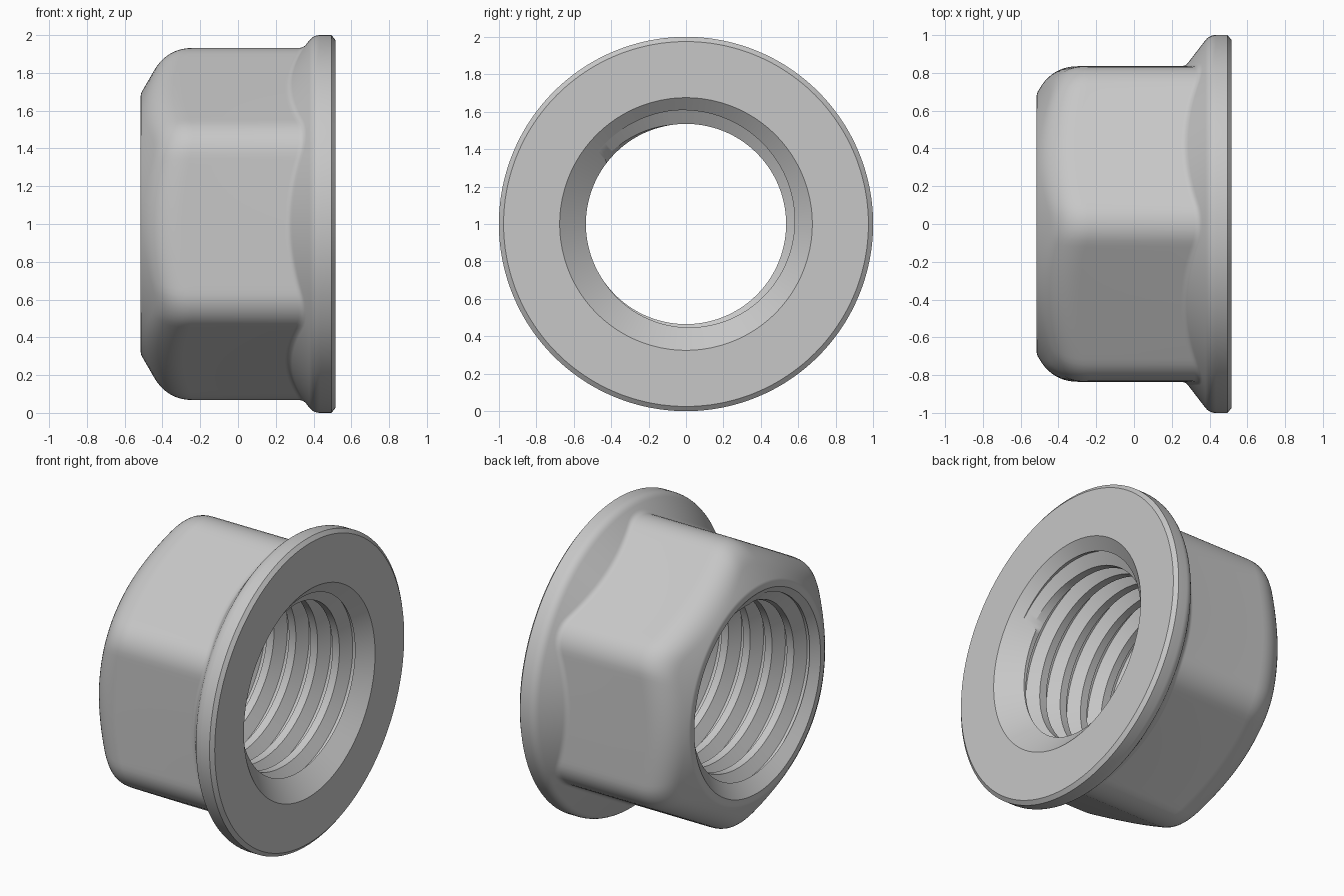
import bpy, bmesh
from math import pi, cos, sin, tan, atan, sqrt, radians
from mathutils import Vector

cube = bpy.data.objects.get("Cube")
if cube:
    bpy.data.objects.remove(cube)

STEPS = 192                                   # columns around the axis
END = 0.515                                   # half length along x
APOTHEM, CORNER = 0.835, 0.207                # hexagon size and corner radius
MINOR, MAJOR, PITCH, ROOT = 0.535, 0.61, 0.157, 0.01
STEEP = tan(pi / 3)                           # slope of thread flanks and nut cone
FLANK = (MAJOR - MINOR) / STEEP
BEVEL = 1.2                                   # slope of the bore chamfers
RIM_FLANGE, RIM_NUT = 0.675, 0.65             # bore chamfer radii at the two ends


def hex_radius(a):
    """Radius of a rounded hexagon with a flat facing angle 0."""
    phi = abs((a + pi / 6) % (pi / 3) - pi / 6)
    if phi <= atan((APOTHEM - CORNER) * tan(pi / 6) / APOTHEM):
        return APOTHEM / cos(phi)
    c, b = (APOTHEM - CORNER) / cos(pi / 6), pi / 6 - phi
    return c * cos(b) + sqrt(CORNER ** 2 - (c * sin(b)) ** 2)


def round_profile(points):
    """Turn (x, radius, fillet length) corners into a rounded path."""
    path = []
    for i, (x, r, size) in enumerate(points):
        p = Vector((x, r))
        if size == 0:
            path.append(p)
            continue
        before = p + (Vector(points[i - 1][:2]) - p).normalized() * size
        after = p + (Vector(points[i + 1][:2]) - p).normalized() * size
        n = 10 if size > 0.1 else 5
        for k in range(n + 1):
            t = k / n
            path.append(before * (1 - t) ** 2 + p * 2 * t * (1 - t) + after * t * t)
    return path


def outer_profile(a):
    """Nut end, chamfered hexagon, conical flange and its rim."""
    h = hex_radius(a)
    slope, start = 1.3, 0.272
    cone_x = -END + (h - 0.69) / STEEP
    flange_x = start + (h - APOTHEM) / slope
    top_x = start + (1 - APOTHEM) / slope
    return round_profile([
        (-END, RIM_NUT, 0), (-END, 0.69, 0.012), (cone_x, h, 0.138),
        (flange_x, h, 0.025), (top_x, 1, 0.035),
        (0.495, 1, 0), (END, 0.975, 0), (END, RIM_FLANGE, 0)])


def root_center(a):
    return 0.448 + PITCH * (a / (2 * pi) - 0.25)


def thread_radius(x, a):
    u = abs((x - root_center(a) + PITCH / 2) % PITCH - PITCH / 2)
    return max(MINOR, min(MAJOR, MAJOR - (u - ROOT) * STEEP))


def chamfer_radius(x):
    return max(RIM_FLANGE - (END - x) * BEVEL, RIM_NUT - (END + x) * BEVEL)


def chamfer_meet(side, a):
    """First x, going inward from an end, where the chamfer reaches the thread."""
    def inside(d):
        x = side * (END - d)
        return thread_radius(x, a) >= chamfer_radius(x)
    step = 0.004
    hi = step
    while not inside(hi):
        hi += step
    lo = hi - step
    for _ in range(30):
        d = (lo + hi) / 2
        lo, hi = (lo, d) if inside(d) else (d, hi)
    return side * (END - hi)


def bore_profile(a):
    """Threaded hole from the flange face back to the nut end."""
    right, left = chamfer_meet(1, a), chamfer_meet(-1, a)
    path = []
    for turn in range(2, -9, -1):
        for off in (ROOT + FLANK, ROOT, -ROOT, -ROOT - FLANK):
            x = max(left, min(right, root_center(a) + turn * PITCH + off))
            path.append(Vector((x, max(thread_radius(x, a), chamfer_radius(x)))))
    return path


# Nut body: sweep the closed section around the x axis
bm = bmesh.new()
columns = []
for i in range(STEPS + 1):
    a = 2 * pi * i / STEPS
    section = outer_profile(a) + bore_profile(a)
    columns.append([bm.verts.new((x, r * cos(a), 1 + r * sin(a))) for x, r in section])
for c0, c1 in zip(columns, columns[1:]):
    for j in range(len(c0)):
        k = (j + 1) % len(c0)
        bm.faces.new((c0[j], c0[k], c1[k], c1[j]))
bmesh.ops.remove_doubles(bm, verts=bm.verts, dist=0.00005)
bmesh.ops.recalc_face_normals(bm, faces=bm.faces)
mesh = bpy.data.meshes.new("flange_nut")
bm.to_mesh(mesh)
bm.free()

# Plain grey metal
steel = bpy.data.materials.new("grey_steel")
steel.use_nodes = True
grey = (0.57, 0.57, 0.57, 1)
steel.diffuse_color = grey
steel.node_tree.nodes["Principled BSDF"].inputs["Base Color"].default_value = grey
mesh.materials.append(steel)

nut = bpy.data.objects.new("flange_nut", mesh)
bpy.context.collection.objects.link(nut)
bpy.ops.object.select_all(action="DESELECT")
nut.select_set(True)
bpy.context.view_layer.objects.active = nut
bpy.ops.object.shade_smooth_by_angle(angle=radians(30))
